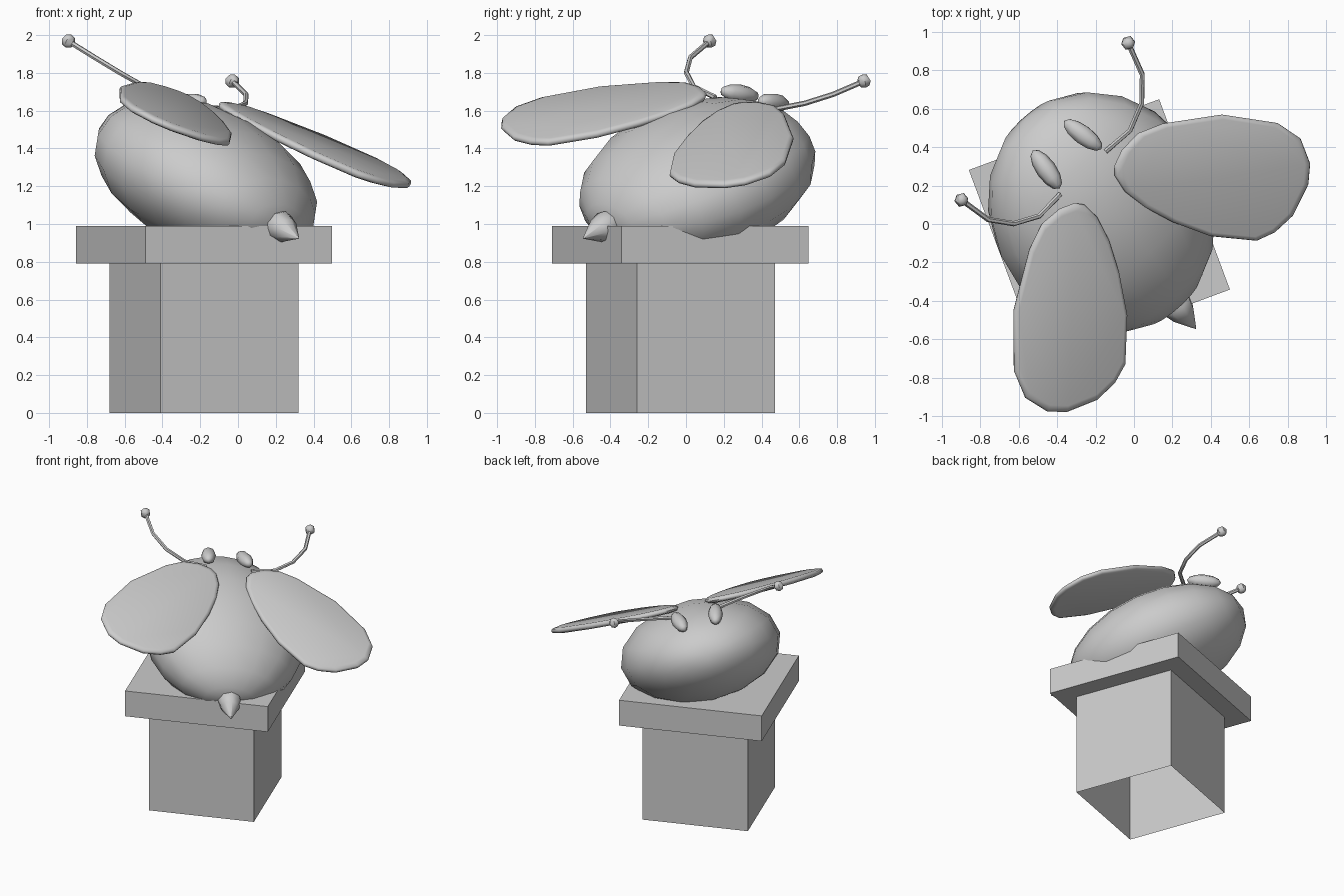
import bpy, bmesh, math
from mathutils import Matrix, Vector

if "Cube" in bpy.data.objects:
    bpy.data.objects.remove(bpy.data.objects["Cube"])

# Tilted frame of the insect: x = its right, y = its head, z = its back
right = Vector((0.717, 0.675, -0.175)).normalized()
head = Vector((-0.58, 0.723, 0.374))
head = (head - right * head.dot(right)).normalized()
up = right.cross(head)
FRAME = Matrix.Translation((-0.17, 0.06, 1.24)) @ Matrix((right, head, up)).transposed().to_4x4()


def finish(name, bm, matrix, smooth=None, mirror=False):
    bmesh.ops.recalc_face_normals(bm, faces=bm.faces[:])
    me = bpy.data.meshes.new(name)
    bm.to_mesh(me)
    bm.free()
    ob = bpy.data.objects.new(name, me)
    bpy.context.collection.objects.link(ob)
    ob.matrix_world = matrix
    if smooth:
        bpy.ops.object.select_all(action='DESELECT')
        ob.select_set(True)
        bpy.context.view_layer.objects.active = ob
        bpy.ops.object.shade_smooth_by_angle(angle=math.radians(smooth))
    if mirror:
        ob.modifiers.new("mirror", 'MIRROR').use_mirror_merge = False
    return ob


def loft(bm, rings, cap=True):
    loops = [[bm.verts.new(p) for p in ring] for ring in rings]
    n = len(loops[0])
    for a, b in zip(loops, loops[1:]):
        for i in range(n):
            j = (i + 1) % n
            bm.faces.new((a[i], a[j], b[j], b[i]))
    if cap:
        bm.faces.new(loops[0])
        bm.faces.new(loops[-1])


def circle(centre, axis, r, n):
    q = Vector(axis).to_track_quat('Z', 'Y')
    return [Vector(centre) + q @ Vector((r * math.cos(t), r * math.sin(t), 0))
            for t in (2 * math.pi * i / n for i in range(n))]


def ball(bm, matrix, seg, rings):
    bmesh.ops.create_uvsphere(bm, u_segments=seg, v_segments=rings, radius=1, matrix=matrix)


# Plinth: open-ended square pillar with a solid slab on top
for name, side, z0, z1, closed in (("pillar", 0.778, 0, 0.79, False), ("slab", 1.056, 0.79, 0.99, True)):
    bm = bmesh.new()
    h = side / 2
    loft(bm, [[(x, y, z) for x, y in ((-h, -h), (h, -h), (h, h), (-h, h))] for z in (z0, z1)], closed)
    finish(name, bm, Matrix.Translation((-0.18, -0.03, 0)) @ Matrix.Rotation(math.radians(20.4), 4, 'Z'))

# Body: ellipsoid with its poles at head and tail
bm = bmesh.new()
ball(bm, Matrix.Diagonal((0.585, 0.675, 0.37, 1)) @ Matrix.Rotation(math.radians(-90), 4, 'X'), 16, 10)
finish("body", bm, FRAME, 60)

# Stinger
bm = bmesh.new()
loft(bm, [circle((0, y, 0), (0, 1, 0), r, 8)
          for y, r in ((-0.60, 0.06), (-0.67, 0.085), (-0.73, 0.067), (-0.84, 0.003))])
finish("stinger", bm, FRAME, 50)

# Wings: thin rounded plates
outline = [(0.111, 0.242), (0.145, 0.285), (0.226, 0.320), (0.347, 0.327), (0.482, 0.271),
           (0.756, 0.079), (0.956, -0.170), (0.999, -0.322), (0.955, -0.462), (0.877, -0.541),
           (0.710, -0.609), (0.580, -0.608), (0.477, -0.572), (0.303, -0.376), (0.193, -0.169),
           (0.126, 0.004), (0.099, 0.141)]
cx, cy = 0.53, -0.14
bm = bmesh.new()
loft(bm, [[(cx + (x - cx) * s, cy + (y - cy) * s, 0.347 + z) for x, y in outline]
          for s, z in ((0.93, -0.021), (0.985, -0.014), (1, 0), (0.985, 0.014), (0.93, 0.021))])
finish("wings", bm, FRAME, 60, True)

# Eyes: elongated beads lying on the head
long_axis = Vector((0.157, -0.87, 0.465)).normalized()
normal = Vector((0.175, 0.486, 0.857))
normal = (normal - long_axis * normal.dot(long_axis)).normalized()
rot = Matrix((long_axis.cross(normal), long_axis, normal)).transposed().to_4x4()
bm = bmesh.new()
ball(bm, Matrix.Translation((0.133, 0.497, 0.263)) @ rot @ Matrix.Diagonal((0.053, 0.122, 0.05, 1))
     @ Matrix.Rotation(math.radians(90), 4, 'X'), 8, 6)
finish("eyes", bm, FRAME, 60, True)

# Antennae: bent thin tubes with faceted knobs
path = [Vector(p) for p in ((0.165, 0.355, 0.295), (0.329, 0.358, 0.323), (0.465, 0.436, 0.348),
                            (0.559, 0.559, 0.367), (0.605, 0.746, 0.376))]
bm = bmesh.new()
rings = []
for i, p in enumerate(path):
    d = path[min(i + 1, len(path) - 1)] - path[max(i - 1, 0)]
    rings.append(circle(p, d, 0.014, 6))
loft(bm, rings)
ball(bm, Matrix.Translation(path[-1]) @ Matrix.Diagonal((0.038, 0.038, 0.038, 1)), 6, 4)
finish("antennae", bm, FRAME, 50, True)
